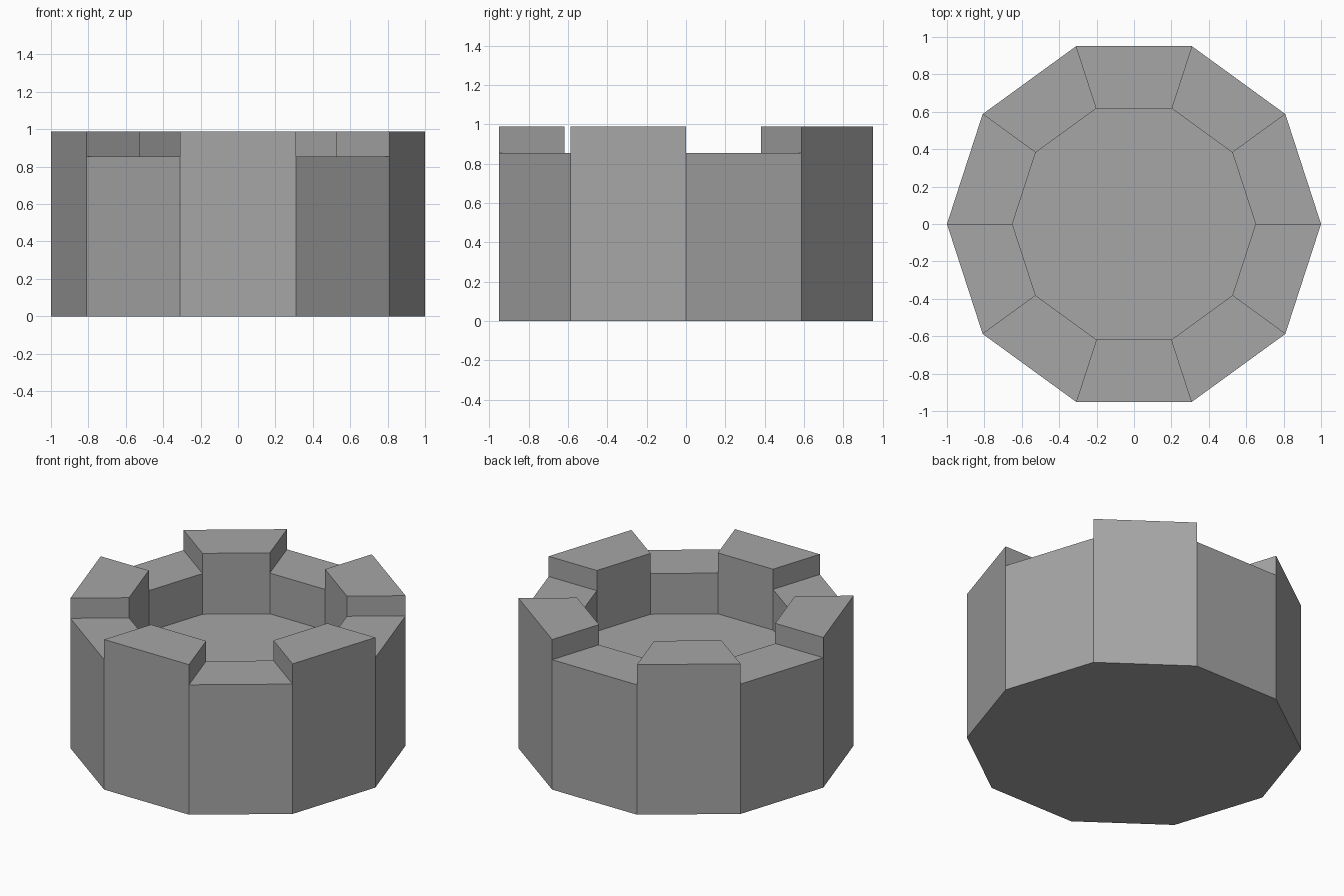
import bpy
import bmesh
from math import cos, sin, atan2, pi, radians

cube = bpy.data.objects.get("Cube")
if cube:
    bpy.data.objects.remove(cube, do_unlink=True)

SIDES = 10
INNER = 0.65        # inner radius of the wall
WALL_TOP = 0.855    # top of the low wall sections
MERLON_TOP = 0.988  # top of the raised sections
FLOOR = 0.587       # recessed floor inside the wall

stone = bpy.data.materials.new("grey stone")
colour = (0.38, 0.38, 0.38, 1)
stone.diffuse_color = colour
stone.use_nodes = True
stone.node_tree.nodes["Principled BSDF"].inputs["Base Color"].default_value = colour

bm = bmesh.new()


def ring(radius, z):
    angles = [2 * pi * i / SIDES for i in range(SIDES)]
    return [bm.verts.new((radius * cos(a), radius * sin(a), z)) for a in angles]


# Drum: base, outer wall, rim, inner wall and floor
rings = [ring(1, 0), ring(1, WALL_TOP), ring(INNER, WALL_TOP), ring(INNER, FLOOR)]
bm.faces.new(reversed(rings[0]))
bm.faces.new(rings[-1])
rim = []
for level, (a, b) in enumerate(zip(rings, rings[1:])):
    for i in range(SIDES):
        j = (i + 1) % SIDES
        face = bm.faces.new((a[i], a[j], b[j], b[i]))
        if level == 1:
            rim.append(face)

# Merlons: raise every other rim section
raised = bmesh.ops.extrude_discrete_faces(bm, faces=rim[1::2])["faces"]
for face in raised:
    for v in face.verts:
        v.co.z = MERLON_TOP

# Merge the flat wall panels into single faces
bmesh.ops.dissolve_limit(bm, angle_limit=radians(1), verts=bm.verts[:], edges=bm.edges[:])
bmesh.ops.recalc_face_normals(bm, faces=bm.faces[:])

mesh = bpy.data.meshes.new("tower_battlement")
bm.to_mesh(mesh)
bm.free()
mesh.materials.append(stone)
tower = bpy.data.objects.new("tower_battlement", mesh)
bpy.context.collection.objects.link(tower)
